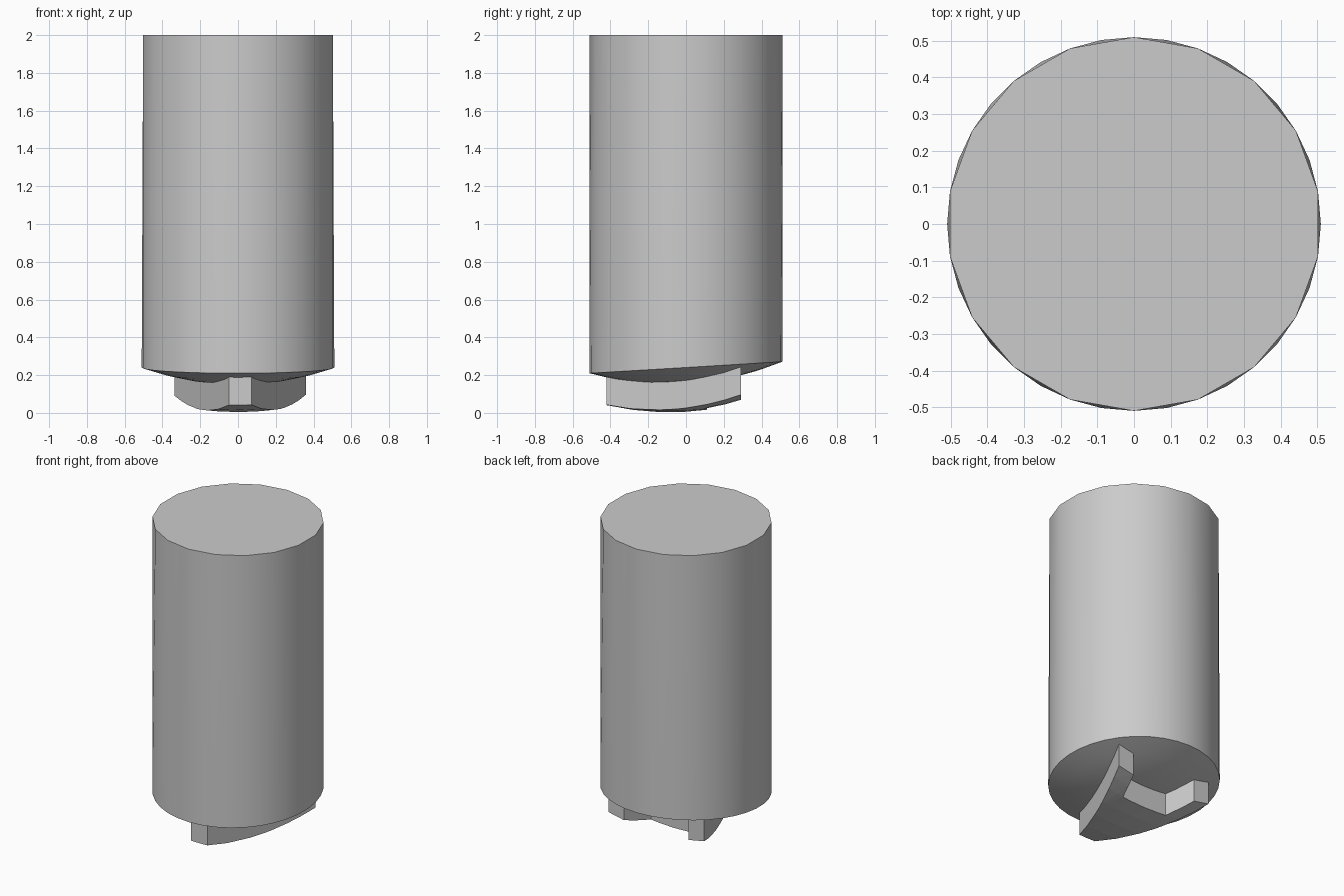
import bpy, bmesh, math

if "Cube" in bpy.data.objects:
    bpy.data.objects.remove(bpy.data.objects["Cube"])

R, TOP, SIDES = 0.51, 2.0, 36


def dome(x, y):
    # shallow, slightly tilted bowl shared by the base and the foot
    return 0.34 * (x * x + y * y) + 0.06 * y


def finish(bm, name):
    bmesh.ops.recalc_face_normals(bm, faces=bm.faces[:])
    mesh = bpy.data.meshes.new(name)
    bm.to_mesh(mesh)
    bm.free()
    obj = bpy.data.objects.new(name, mesh)
    bpy.context.collection.objects.link(obj)
    return obj


# barrel: coarse flat top, finer domed underside
bm = bmesh.new()


def ring(n, r, z=None):
    verts = []
    for i in range(n):
        a = math.pi / 2 + 2 * math.pi * i / n
        x, y = r * math.cos(a), r * math.sin(a)
        verts.append(bm.verts.new((x, y, 0.152 + dome(x, y) if z is None else z)))
    return verts


top = ring(SIDES // 2, R, TOP)
rings = [ring(SIDES, r) for r in (R, 0.38, 0.25, 0.12)]
bm.faces.new(top)
for i in range(SIDES // 2):
    t0, t1 = top[i], top[(i + 1) % len(top)]
    b0, b1, b2 = (rings[0][(2 * i + k) % SIDES] for k in range(3))
    for tri in ((t0, b0, b1), (t0, b1, t1), (t1, b1, b2)):
        bm.faces.new(tri)
for outer, inner in zip(rings, rings[1:]):
    for i in range(SIDES):
        j = (i + 1) % SIDES
        bm.faces.new((outer[i], outer[j], inner[j], inner[i]))
centre = bm.verts.new((0, 0, 0.152))
for i in range(SIDES):
    bm.faces.new((rings[-1][i], rings[-1][(i + 1) % SIDES], centre))
barrel = finish(bm, "barrel")
for o in bpy.context.selected_objects:
    o.select_set(False)
barrel.select_set(True)
bpy.context.view_layer.objects.active = barrel
bpy.ops.object.shade_smooth_by_angle(angle=math.radians(30))

# raised foot: solid wedge with two splayed legs, curved to follow the base
half = [(0.06, -0.42), (0.347, 0.29), (0.235, 0.29), (0.165, 0.11)]
outline = half + [(-x, y) for x, y in reversed(half)]
bm = bmesh.new()
face = bm.faces.new([bm.verts.new((x + 0.012, y, 0.006)) for x, y in outline])
new = bmesh.ops.extrude_face_region(bm, geom=[face])["geom"]
for v in new:
    if isinstance(v, bmesh.types.BMVert):
        v.co.z = 0.17
cuts = [((c, 0, 0), (1, 0, 0)) for c in (-0.2, -0.1, 0.012, 0.12, 0.22)]
cuts += [((0, c, 0), (0, 1, 0)) for c in (-0.28, -0.14, 0.0, 0.11, 0.2)]
for co, no in cuts:
    geom = bm.verts[:] + bm.edges[:] + bm.faces[:]
    bmesh.ops.bisect_plane(bm, geom=geom, plane_co=co, plane_no=no)
bmesh.ops.triangulate(bm, faces=bm.faces[:])
for v in bm.verts:
    v.co.z += dome(v.co.x, v.co.y)
finish(bm, "raised_foot")
